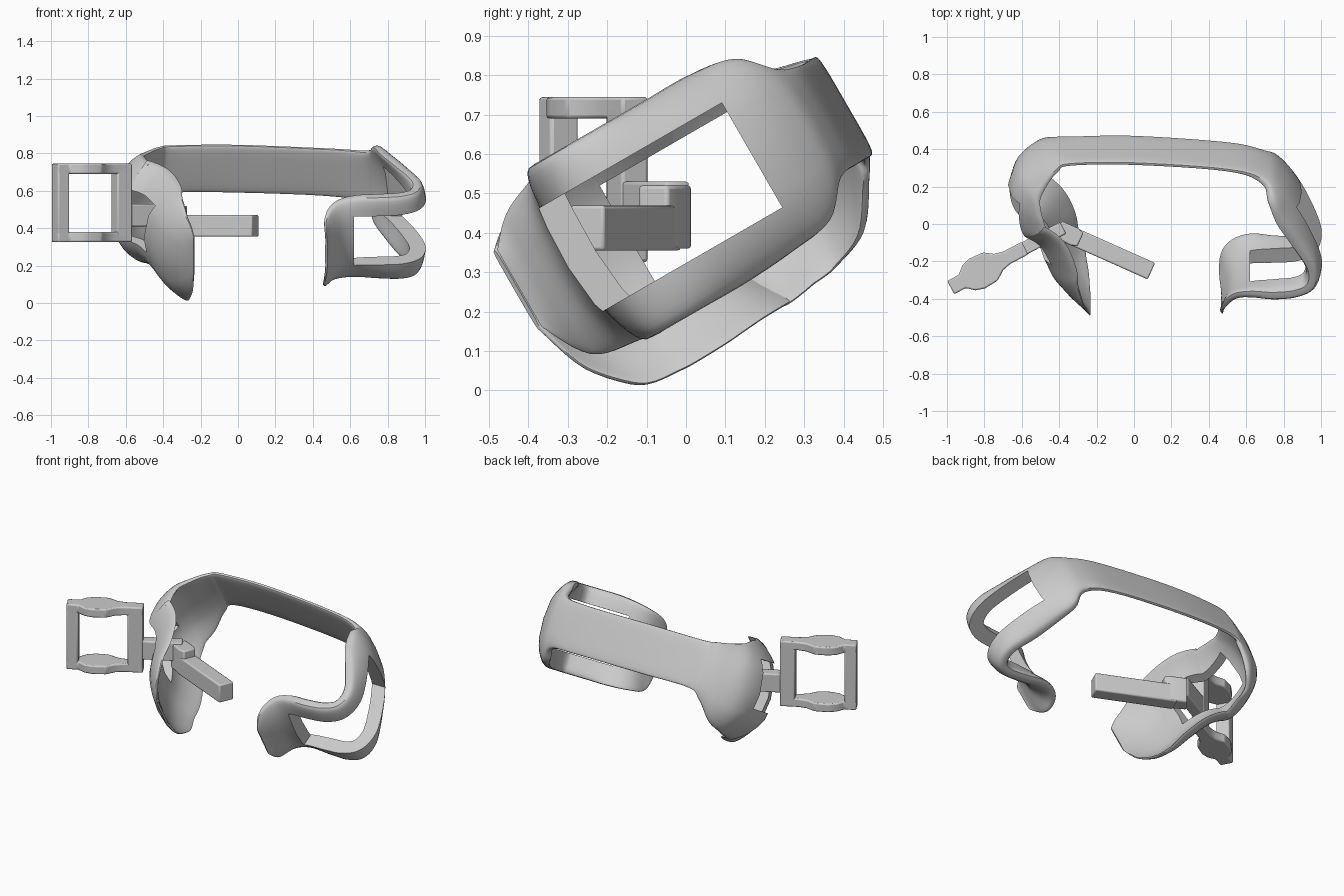
import bpy, bmesh, math
from mathutils import Vector, Matrix

old = bpy.data.objects.get("Cube")
if old:
    bpy.data.objects.remove(old, do_unlink=True)

grey = bpy.data.materials.new("light grey")
grey.use_nodes = True
tone = (0.6, 0.6, 0.6, 1)
grey.diffuse_color = tone
grey.node_tree.nodes["Principled BSDF"].inputs["Base Color"].default_value = tone

# The band lies in a plane tilted about x: u runs back and up, v across the strap
TILT = Matrix.Rotation(math.radians(30), 4, 'X')


def add_object(name, bm):
    bmesh.ops.recalc_face_normals(bm, faces=bm.faces)
    mesh = bpy.data.meshes.new(name)
    bm.to_mesh(mesh)
    bm.free()
    mesh.materials.append(grey)
    obj = bpy.data.objects.new(name, mesh)
    bpy.context.collection.objects.link(obj)
    return obj


def smooth(obj, angle):
    bpy.ops.object.select_all(action='DESELECT')
    obj.select_set(True)
    bpy.context.view_layer.objects.active = obj
    bpy.ops.object.shade_smooth_by_angle(angle=math.radians(angle))


def spline(points, steps):
    """Catmull-Rom resampling of a list of vectors."""
    pts = [points[0]] + points + [points[-1]]
    out = []
    for a, b, c, d in zip(pts, pts[1:], pts[2:], pts[3:]):
        for i in range(steps):
            t = i / steps
            out.append(b + (c - a) * (t / 2)
                       + (a * 2 - b * 5 + c * 4 - d) * (t * t / 2)
                       + (b * 3 - a - c * 3 + d) * (t ** 3 / 2))
    return out + [points[-1]]


def section(count, power):
    """Rounded rectangle reaching from -1 to 1 both ways."""
    ring = []
    for i in range(count):
        a = math.tau * i / count
        c, s = math.cos(a), math.sin(a)
        ring.append((math.copysign(abs(c) ** (2 / power), c),
                     math.copysign(abs(s) ** (2 / power), s)))
    return ring


def loft_band(name, stations):
    """Sweep a section whose lower and upper edges curl inwards."""
    path = spline([Vector(s) for s in stations], 6)
    bm = bmesh.new()
    rings = []
    for i, (x, u, low, high, thick, curl_low, curl_high) in enumerate(path):
        before, after = path[max(i - 1, 0)], path[min(i + 1, len(path) - 1)]
        tangent = Vector((after[0] - before[0], after[1] - before[1])).normalized()
        ring = []
        for p, q in section(32, 4):
            off = q * thick / 2 - (curl_low if p < 0 else curl_high) * abs(p) ** 2.5
            v = (low + high) / 2 + p * (high - low) / 2
            ring.append(bm.verts.new(TILT @ Vector((x - tangent.y * off, u + tangent.x * off, v))))
        rings.append(ring)
    for a, b in zip(rings, rings[1:]):
        for i in range(len(a)):
            j = (i + 1) % len(a)
            bm.faces.new((a[i], a[j], b[j], b[i]))
    bm.faces.new(rings[0])
    bm.faces.new(rings[-1])
    return add_object(name, bm)


def cut_window(obj, low, high):
    """Cut a box-shaped opening given by two corners in band space."""
    low, high = Vector(low), Vector(high)
    bm = bmesh.new()
    bmesh.ops.create_cube(bm, size=1)
    size = Matrix.Diagonal((high - low).to_4d())
    bm.transform(TILT @ Matrix.Translation((low + high) / 2) @ size)
    cutter = add_object("window_cutter", bm)
    cutter.hide_render = True
    mod = obj.modifiers.new("window", 'BOOLEAN')
    mod.operation = 'DIFFERENCE'
    mod.solver = 'EXACT'
    mod.object = cutter
    bpy.context.view_layer.update()
    graph = bpy.context.evaluated_depsgraph_get()
    mesh = bpy.data.meshes.new_from_object(obj.evaluated_get(graph))
    obj.modifiers.clear()
    obj.data = mesh
    bpy.data.objects.remove(cutter, do_unlink=True)


def prism(name, outline, z0, z1, place, bevel=0.008):
    """Upright prism over a plan outline."""
    bm = bmesh.new()
    base = bm.faces.new([bm.verts.new((a, b, z0)) for a, b in outline])
    grown = bmesh.ops.extrude_face_region(bm, geom=[base])["geom"]
    top = [g for g in grown if isinstance(g, bmesh.types.BMVert)]
    bmesh.ops.translate(bm, verts=top, vec=(0, 0, z1 - z0))
    bm.transform(place)
    obj = add_object(name, bm)
    mod = obj.modifiers.new("soft edges", 'BEVEL')
    mod.width = bevel
    mod.segments = 2
    smooth(obj, 25)
    return obj


def strip(start, end, half):
    return [(start, -half), (end, -half), (end, half), (start, half)]


# Stations: x, u, lower v, upper v, thickness, lower curl, upper curl
# Cupped pad at the right
pad = [
    (-.235, -.245, .32, .55, .012, 0, 0),
    (-.27, -.22, .17, .59, .02, .04, .03),
    (-.34, -.16, .07, .63, .035, .1, .08),
    (-.42, -.05, .05, .66, .05, .13, .13),
    (-.47, .07, .05, .67, .06, .15, .16),
    (-.53, .17, .06, .67, .06, .16, .18),
    (-.61, .23, .06, .67, .06, .16, .18),
    (-.645, .32, .06, .66, .06, .16, .17),
    (-.645, .44, .07, .65, .06, .15, .15),
    (-.6, .55, .08, .63, .06, .11, .11),
    (-.51, .63, .12, .6, .05, .06, .06),
    (-.42, .68, .23, .58, .04, .02, .02),
]
# Strap round the back
strap = [
    (-.34, .695, .28, .57, .03, 0, 0),
    (0, .7, .28, .57, .03, 0, 0),
    (.5, .66, .28, .57, .03, 0, 0),
    (.69, .61, .27, .59, .05, .01, .01),
]
# Open frame at the left, wrapping to the front
frame = [
    (.77, .55, .19, .67, .07, .04, .05),
    (.85, .44, .17, .69, .085, .06, .08),
    (.92, .29, .16, .69, .09, .06, .06),
    (.965, .13, .16, .69, .09, .03, .02),
    (.945, .02, .16, .69, .09, .02, 0),
    (.87, -.03, .16, .69, .09, .03, 0),
    (.75, -.045, .16, .69, .09, .05, 0),
    (.63, -.06, .16, .68, .08, .08, .02),
    (.55, -.1, .17, .66, .06, .08, .04),
    (.495, -.18, .2, .62, .03, .04, .03),
    (.472, -.235, .32, .55, .012, 0, 0),
]
band = loft_band("head_band", pad + strap + frame)
cut_window(band, (.62, -.4, .28), (1.3, .444, .587))
cut_window(band, (-1, .07, .27), (-.3, .45, .56))
smooth(band, 35)

# Buckle: square loop with wavy top and bottom plates
buckle = Matrix.Translation((-.98, -.34, 0)) @ Matrix.Rotation(math.radians(28), 4, 'Z')
half_wave = [(0, .04), (.07, .04), (.11, .075), (.16, .09), (.24, .085), (.29, .05), (.34, .038), (.45, .038)]
wave = [(a, -b) for a, b in half_wave] + half_wave[::-1]
for name, z0 in (("buckle_lower_plate", .325), ("buckle_upper_plate", .69)):
    prism(name, wave, z0, z0 + .055, buckle)
prism("buckle_outer_post", strip(0, .07, .04), .35, .72, buckle)
prism("buckle_inner_post", strip(.36, .45, .038), .35, .72, buckle)

# Link through the pad opening, with the hub behind it
prism("link", strip(.43, .68, .035), .41, .53, buckle)
arm = Matrix.Translation((-.35, -.055, 0)) @ Matrix.Rotation(math.radians(-24), 4, 'Z')
prism("hub", [(-.08, -.04), (.03, -.05), (.07, -.04), (.07, .04), (.03, .05), (-.06, .05)], .36, .52, arm)

# Straight arm reaching inwards
prism("inner_arm", strip(0, .485, .048), .355, .47, arm)
